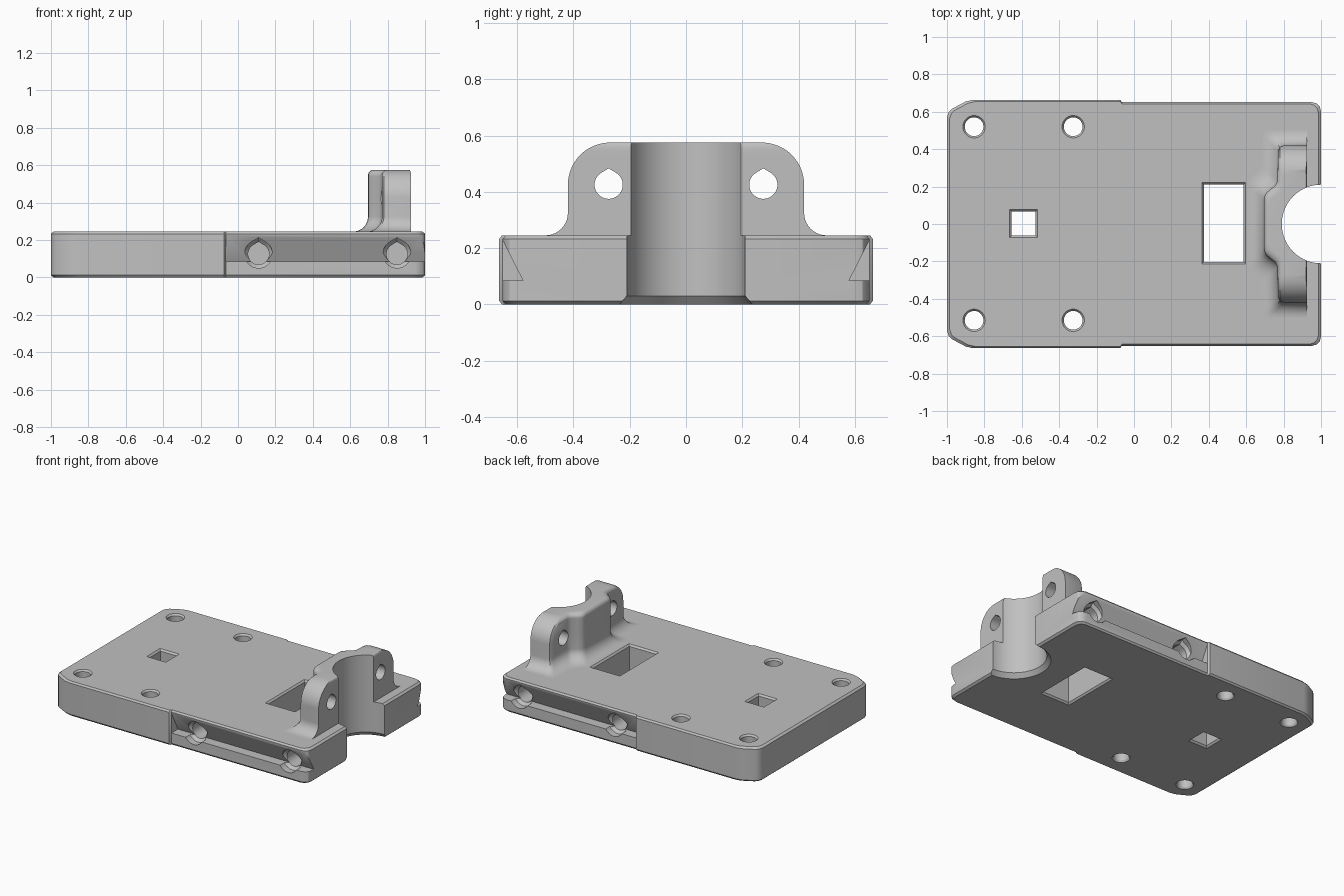
import bpy, bmesh
from math import sin, cos, pi, radians, sqrt

old = bpy.data.objects.get("Cube")
if old:
    bpy.data.objects.remove(old)

grey = bpy.data.materials.new("plain_grey")
grey.use_nodes = True
grey.diffuse_color = (0.53, 0.53, 0.53, 1)
grey.node_tree.nodes["Principled BSDF"].inputs["Base Color"].default_value = (0.53, 0.53, 0.53, 1)


def loft(name, rings):
    """Closed solid through a stack of equal-length rings."""
    bm = bmesh.new()
    loops = [[bm.verts.new(p) for p in ring] for ring in rings]
    n = len(loops[0])
    for a, b in zip(loops, loops[1:]):
        for i in range(n):
            j = (i + 1) % n
            bm.faces.new((a[i], a[j], b[j], b[i]))
    bm.faces.new(loops[0])
    bm.faces.new(loops[-1])
    bmesh.ops.recalc_face_normals(bm, faces=bm.faces)
    me = bpy.data.meshes.new(name)
    bm.to_mesh(me)
    bm.free()
    me.materials.append(grey)
    ob = bpy.data.objects.new(name, me)
    bpy.context.collection.objects.link(ob)
    return ob


def circle(x, y, z, r, n=48):
    return [(x + r * cos(2 * pi * i / n), y + r * sin(2 * pi * i / n), z) for i in range(n)]


def box_ring(x, y, z, hx, hy):
    return [(x + sx * hx, y + sy * hy, z) for sx, sy in ((-1, -1), (1, -1), (1, 1), (-1, 1))]


def teardrop(r, n=48):
    """Printable hole section: a circle with a low peak on top."""
    peak = radians(31)
    pts = []
    for i in range(n):
        a = 2 * pi * i / n
        off = abs(a - pi / 2)
        k = r / cos(peak - off) if off < peak else r
        pts.append((k * cos(a), k * sin(a)))
    return pts


def cut(ob, cutters):
    for c in cutters:
        c.hide_render = True
        mod = ob.modifiers.new("cut", "BOOLEAN")
        mod.operation = "DIFFERENCE"
        mod.solver = "EXACT"
        mod.object = c
    bpy.context.view_layer.update()
    deps = bpy.context.evaluated_depsgraph_get()
    me = bpy.data.meshes.new_from_object(ob.evaluated_get(deps))
    ob.modifiers.clear()
    ob.data = me
    me.shade_smooth()
    me.set_sharp_from_angle(angle=radians(32))


# Base plate outline: wide rear half, slightly narrower front half, rounded corners
half = [(1.0, 0.60), (0.993, 0.628), (0.975, 0.645), (0.95, 0.652), (-0.065, 0.652),
        (-0.075, 0.664), (-0.86, 0.664), (-0.90, 0.655), (-0.975, 0.615), (-0.99, 0.60), (-1.0, 0.57)]
outline = half + [(x, -y) for x, y in reversed(half)]
T = 0.245


def plate_ring(z, inset):
    return [(x * (1 - inset), y * (1 - inset), z) for x, y in outline]


plate = loft("base_plate", [plate_ring(0, 0.014), plate_ring(0.012, 0),
                            plate_ring(T - 0.012, 0), plate_ring(T, 0.014)])

# Clamp tower: one loft with a filleted foot, rounded shoulders and a centre bulge


def tower_ring(z, w, d):
    side = [(0.925 + 0.3 * min(d, 0), w), (0.80 - d, w), (0.78 - d, w - 0.008), (0.77 - d, w - 0.03),
            (0.767 - d, 0.23 + d), (0.755 - d, 0.205 + d), (0.725 - d, 0.182 + d),
            (0.707 - d, 0.165 + d), (0.698 - d, 0.148 + d), (0.695 - d, 0.125 + d)]
    return [(x, y, z) for x, y in side] + [(x, -y, z) for x, y in reversed(side)]


R, steps = 0.08, 10
layers = [tower_ring(0.22, 0.42 + R, R)]
for i in range(steps + 1):
    a = i / steps * pi / 2
    d = R * (1 - sin(a))
    layers.append(tower_ring(T + R - R * cos(a), 0.42 + d, d))
for i in range(17):
    a = i / 16 * pi / 2
    z = 0.425 + 0.15 * sin(a)
    up = max(0, z - 0.545)
    d = sqrt(max(0, 0.03 ** 2 - up ** 2)) - 0.03
    layers.append(tower_ring(z, 0.27 + 0.15 * cos(a), d))
tower = loft("clamp_tower", layers)

# Vertical rod bore with a flared mouth underneath
bore = loft("bore_cutter", [circle(1, 0, -0.01, 0.245, 96), circle(1, 0, 0.03, 0.21, 96),
                            circle(1, 0, 0.7, 0.21, 96)])
plate_cuts, tower_cuts = [bore], [bore]

# Mounting holes with a small countersink on both faces
for x in (-0.855, -0.325):
    for y in (-0.515, 0.52):
        stack = ((-0.01, 0.064), (0.012, 0.05), (T - 0.012, 0.05), (T + 0.01, 0.068))
        plate_cuts.append(loft("mount_hole_cutter", [circle(x, y, z, r) for z, r in stack]))

# Rectangular windows through the plate, flared at the rims
for x, y, hx, hy in ((-0.59, 0.003, 0.064, 0.064), (0.48, 0.004, 0.106, 0.207)):
    stack = ((-0.01, 0.02), (0.012, 0), (T - 0.012, 0), (T + 0.01, 0.02))
    plate_cuts.append(loft("window_cutter", [box_ring(x, y, z, hx + f, hy + f) for z, f in stack]))

for s in (-1, 1):
    # Undercut rail groove along each side
    prism = ((0.58, 0.085), (0.68, 0.085), (0.68, 0.282))
    plate_cuts.append(loft("rail_cutter", [[(x, s * y, z) for y, z in prism] for x in (-0.065, 1.1)]))
    # Counterbored blind side holes
    for x in (0.11, 0.85):
        stack = ((0.72, 0.075), (0.605, 0.075), (0.585, 0.056), (0.46, 0.056))
        plate_cuts.append(loft("side_hole_cutter", [[(x + u, s * y, 0.125 + v) for u, v in teardrop(r)]
                                                    for y, r in stack]))
    # Clamp screw holes through the tower
    tower_cuts.append(loft("screw_hole_cutter", [[(x, s * 0.275 + u, 0.425 + v) for u, v in teardrop(0.05)]
                                                 for x in (0.5, 1.1)]))

cut(plate, plate_cuts)
cut(tower, tower_cuts)

# Helpers are no longer needed
for c in set(plate_cuts + tower_cuts):
    bpy.data.objects.remove(c)
